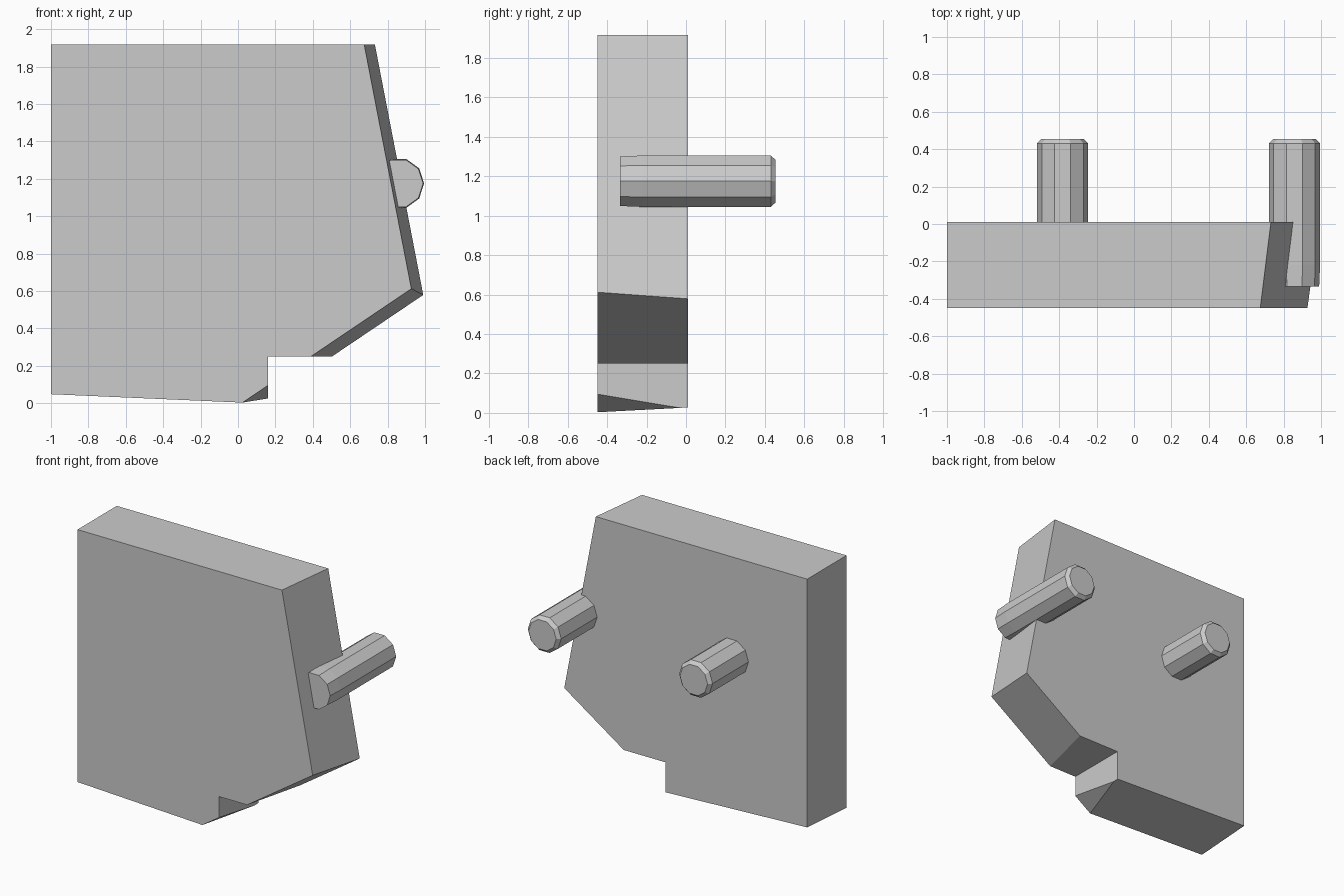
import bpy, bmesh
from mathutils import Vector, Matrix
from math import pi

cube = bpy.data.objects.get("Cube")
if cube:
    bpy.data.objects.remove(cube, do_unlink=True)

grey = bpy.data.materials.new("light_grey")
grey.use_nodes = True
grey.diffuse_color = (0.6, 0.6, 0.6, 1)
grey.node_tree.nodes["Principled BSDF"].inputs["Base Color"].default_value = (0.6, 0.6, 0.6, 1)


def add_object(name, bm):
    bmesh.ops.recalc_face_normals(bm, faces=bm.faces)
    mesh = bpy.data.meshes.new(name)
    bm.to_mesh(mesh)
    bm.free()
    mesh.materials.append(grey)
    obj = bpy.data.objects.new(name, mesh)
    bpy.context.collection.objects.link(obj)
    return obj


def box(low, high):
    low, high = Vector(low), Vector(high)
    bm = bmesh.new()
    bmesh.ops.create_cube(bm, size=1, matrix=Matrix.Translation((low + high) / 2)
                          @ Matrix.Diagonal((*(high - low), 1)))
    return bm


def slice_off(bm, a, b, c, outward):
    """Cut away everything beyond the plane through three points."""
    a, b, c = Vector(a), Vector(b), Vector(c)
    normal = (b - a).cross(c - a).normalized()
    if normal.dot(Vector(outward)) < 0:
        normal.negate()
    cut = bmesh.ops.bisect_plane(bm, geom=bm.verts[:] + bm.edges[:] + bm.faces[:],
                                 plane_co=a, plane_no=normal, clear_outer=True)
    edges = [e for e in cut["geom_cut"] if isinstance(e, bmesh.types.BMEdge)]
    bmesh.ops.contextual_create(bm, geom=edges)


# Slab with slanted side, lower corner and underside
FRONT, BACK, TOP = -0.45, 0.01, 1.917
bm = box((-1, FRONT, -0.3), (1.3, BACK, TOP))
slice_off(bm, (0.675, FRONT, TOP), (0.927, FRONT, 0.612), (0.732, BACK, TOP), (1, 0, 0))
slice_off(bm, (0.39, FRONT, 0.25), (0.927, FRONT, 0.612), (0.503, BACK, 0.25), (1, 0, -1))
slice_off(bm, (-1, FRONT, 0.048), (0.03, FRONT, 0.003), (0.16, BACK, 0.028), (0, 0, -1))
slab = add_object("slab", bm)

# Step notch in the lower edge
notch = add_object("notch_cutter", box((0.16, -1, -1), (2, 1, 0.25)))
notch.hide_render = True
cutter = slab.modifiers.new("notch", 'BOOLEAN')
cutter.operation = 'DIFFERENCE'
cutter.solver = 'EXACT'
cutter.object = notch
bpy.context.view_layer.objects.active = slab
bpy.ops.object.modifier_apply(modifier=cutter.name)
bpy.data.objects.remove(notch, do_unlink=True)


# Ten-sided pins with a chamfered back end
def pin(name, x):
    bm = bmesh.new()
    sides = 10
    rings = []
    for y, radius in ((-0.335, 0.132), (-0.22, 0.137), (0.43, 0.137), (0.455, 0.113)):
        rings.append([bm.verts.new(Vector((x, y, 1.175))
                      + Matrix.Rotation(2 * pi * i / sides, 3, 'Y') @ Vector((radius, 0, 0)))
                      for i in range(sides)])
    for r, s in zip(rings, rings[1:]):
        for i in range(sides):
            j = (i + 1) % sides
            bm.faces.new((r[i], r[j], s[j], s[i]))
    bm.faces.new(rings[0])
    bm.faces.new(rings[-1])
    add_object(name, bm)


pin("left_pin", 0.858)
pin("right_pin", -0.382)
